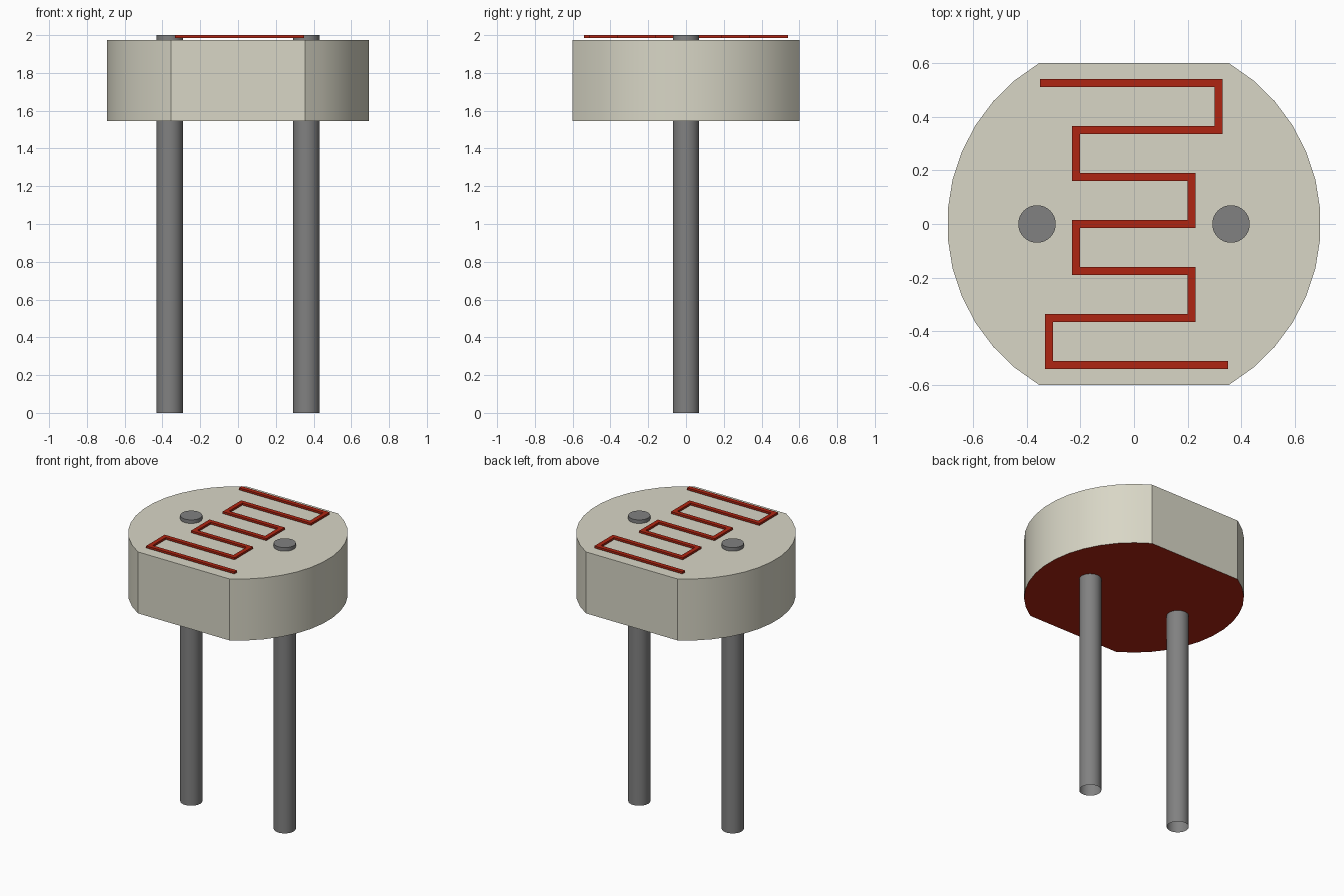
import bpy, bmesh, math
from mathutils import Vector

cube = bpy.data.objects.get("Cube")
if cube:
    bpy.data.objects.remove(cube, do_unlink=True)


def make_material(name, color):
    mat = bpy.data.materials.new(name)
    mat.use_nodes = True
    mat.diffuse_color = (*color, 1)
    mat.node_tree.nodes["Principled BSDF"].inputs["Base Color"].default_value = (*color, 1)
    return mat


ceramic = make_material("pale ceramic", (0.69, 0.675, 0.565))
red = make_material("deep red", (0.43, 0.018, 0.006))
metal = make_material("grey metal", (0.22, 0.22, 0.22))


def finish(name, bm, materials):
    mesh = bpy.data.meshes.new(name)
    bm.to_mesh(mesh)
    bm.free()
    obj = bpy.data.objects.new(name, mesh)
    bpy.context.collection.objects.link(obj)
    for mat in materials:
        mesh.materials.append(mat)
    bpy.ops.object.select_all(action='DESELECT')
    obj.select_set(True)
    bpy.context.view_layer.objects.active = obj
    bpy.ops.object.shade_smooth_by_angle(angle=math.radians(25))
    return obj


def extrude_up(bm, faces, height):
    geom = bmesh.ops.extrude_face_region(bm, geom=faces)["geom"]
    verts = [v for v in geom if isinstance(v, bmesh.types.BMVert)]
    bmesh.ops.translate(bm, vec=(0, 0, height), verts=verts)
    bmesh.ops.recalc_face_normals(bm, faces=bm.faces)


# Disc body: round sides, flat front and back, red underside
RADIUS, FLAT_Y, SEGMENTS = 0.697, 0.6, 13
BOTTOM, TOP = 1.545, 1.975
half = math.asin(FLAT_Y / RADIUS)
outline = []
for start in (0, math.pi):
    for i in range(SEGMENTS + 1):
        a = start - half + 2 * half * i / SEGMENTS
        outline.append((RADIUS * math.cos(a), RADIUS * math.sin(a), BOTTOM))
bm = bmesh.new()
base = bm.faces.new([bm.verts.new(p) for p in outline])
extrude_up(bm, [base], TOP - BOTTOM)
for f in bm.faces:
    f.material_index = 1 if f.normal.z < -0.9 else 0
finish("sensor_body", bm, [ceramic, red])

# Two wire leads, open at the lower end
for name, x in (("left_lead", 0.362), ("right_lead", -0.362)):
    bm = bmesh.new()
    bmesh.ops.create_cone(bm, cap_ends=True, segments=32, radius1=0.07, radius2=0.07, depth=2)
    bmesh.ops.translate(bm, vec=(x, 0, 1), verts=bm.verts)
    lower = [f for f in bm.faces if f.normal.z < -0.9]
    bmesh.ops.delete(bm, geom=lower, context='FACES_ONLY')
    finish(name, bm, [metal])

# Zigzag track: a mitred ribbon along a square-cornered path
WIDTH, PITCH, TRACK_Z = 0.03, 0.1752, 1.986
turns = [-0.35, 0.316, -0.216, 0.214, -0.216, 0.214, -0.318, 0.35]
path = []
for row in range(len(turns) - 1):
    y = (3 - row) * PITCH
    path += [Vector((turns[row], y, TRACK_Z)), Vector((turns[row + 1], y, TRACK_Z))]


def side_of(a, b):
    d = (b - a).normalized()
    return Vector((-d.y, d.x, 0)) * WIDTH / 2


bm = bmesh.new()
rungs = []
for i, p in enumerate(path):
    before = side_of(path[i - 1], p) if i > 0 else Vector()
    after = side_of(p, path[i + 1]) if i < len(path) - 1 else Vector()
    offset = before + after
    rungs.append((bm.verts.new(p + offset), bm.verts.new(p - offset)))
strip = [bm.faces.new((a[0], a[1], b[1], b[0])) for a, b in zip(rungs, rungs[1:])]
extrude_up(bm, strip, 2 - TRACK_Z)
finish("zigzag_track", bm, [red])
